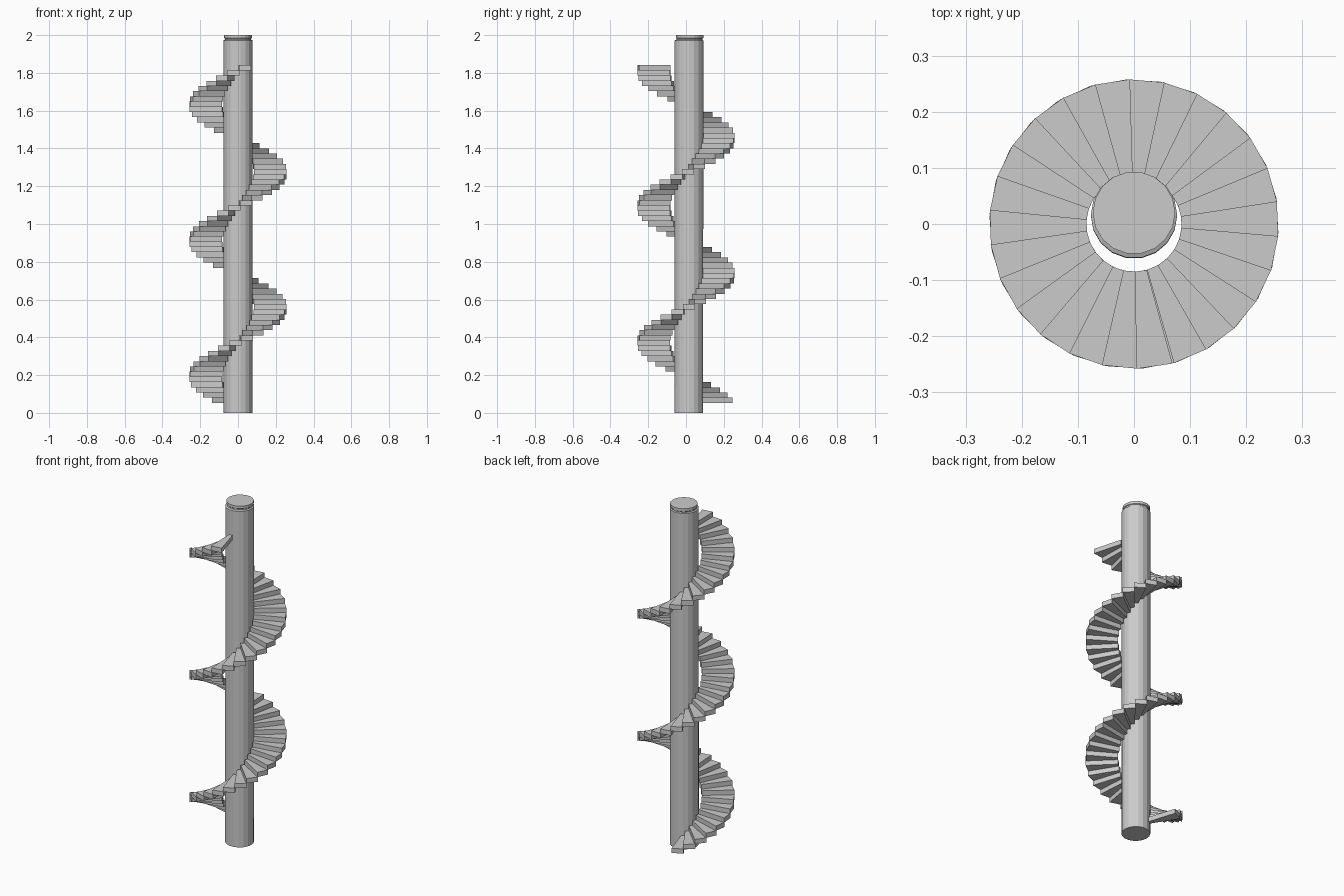
import bpy, bmesh, math

if "Cube" in bpy.data.objects:
    bpy.data.objects.remove(bpy.data.objects["Cube"])

COUNT, STEP, RISE = 65, math.radians(13.8), 0.0275
START, Z0 = math.radians(115), 0.053
R_IN, R_OUT, HALF = 0.085, 0.258, math.radians(7.2)


def make_object(name, bm):
    bmesh.ops.recalc_face_normals(bm, faces=bm.faces)
    mesh = bpy.data.meshes.new(name)
    bm.to_mesh(mesh)
    bm.free()
    obj = bpy.data.objects.new(name, mesh)
    bpy.context.collection.objects.link(obj)
    return obj


# Central column: lathe profile (radius, z, y centre) with a small neck under the cap
profile = [(0.077, 0, 0.015), (0.077, 1.972, 0.016), (0.07, 1.976, 0.018),
           (0.07, 1.982, 0.019), (0.0735, 1.985, 0.02), (0.0735, 2.0, 0.02)]
SIDES = 18
bm = bmesh.new()
rings = [[bm.verts.new((r * math.cos(2 * math.pi * i / SIDES),
                        cy + r * math.sin(2 * math.pi * i / SIDES), z))
          for i in range(SIDES)] for r, z, cy in profile]
for a, b in zip(rings, rings[1:]):
    for i in range(SIDES):
        j = (i + 1) % SIDES
        bm.faces.new((a[i], a[j], b[j], b[i]))
bm.faces.new(rings[0][::-1])
bm.faces.new(rings[-1])
make_object("column", bm)

# Spiral treads: flat wedges climbing counter-clockwise
bm = bmesh.new()
for k in range(COUNT):
    mid = START + k * STEP
    z = Z0 + k * RISE
    outline = [(R_IN, -HALF), (R_OUT, -HALF), (R_OUT, HALF), (R_IN, HALF)]
    low, high = [[bm.verts.new((r * math.cos(mid + a), r * math.sin(mid + a), h))
                  for r, a in outline] for h in (z, z + RISE)]
    bm.faces.new(low[::-1])
    bm.faces.new(high)
    for i in range(4):
        j = (i + 1) % 4
        bm.faces.new((low[i], low[j], high[j], high[i]))
make_object("spiral_treads", bm)
